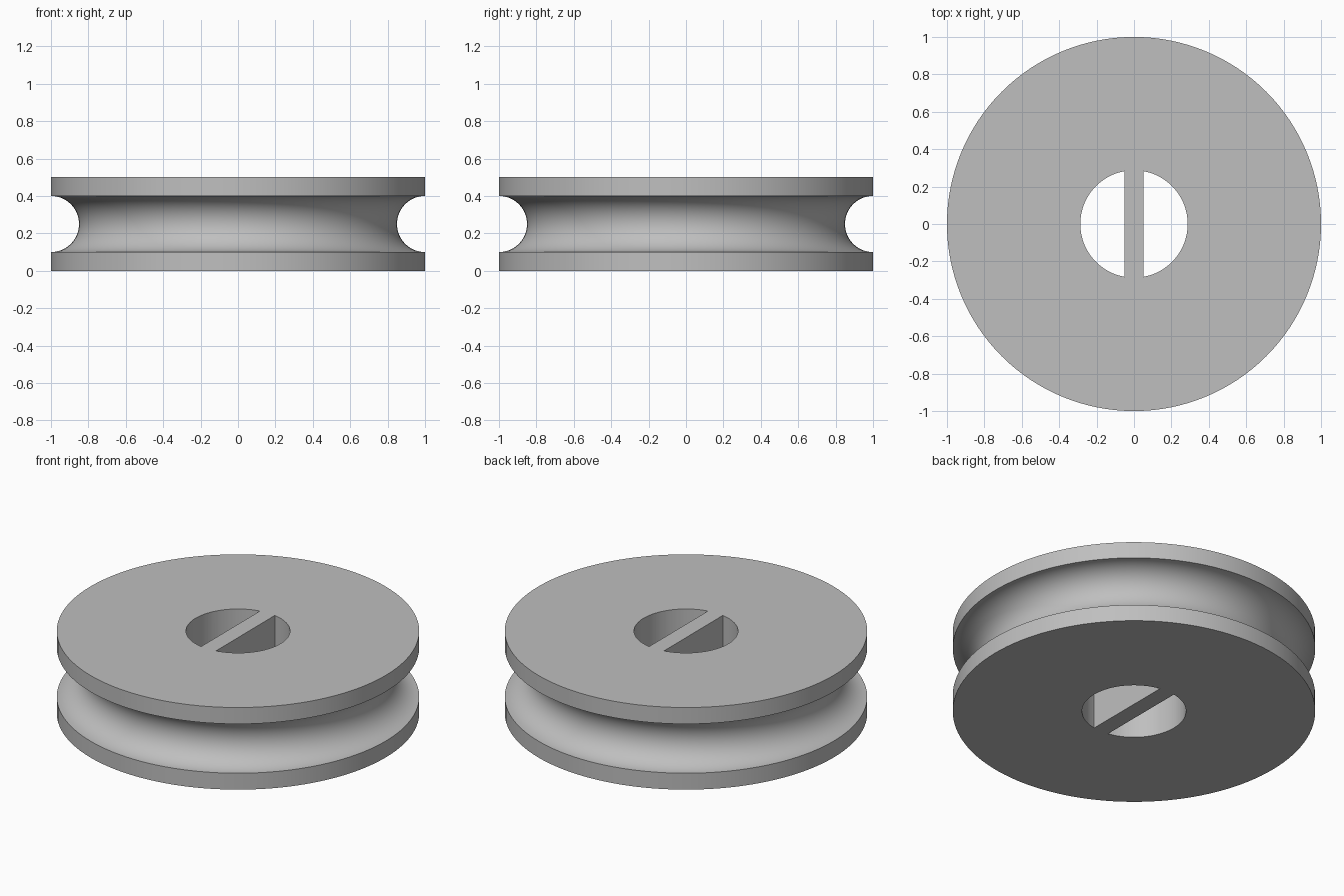
import bpy
import bmesh
from math import pi, sin, cos, asin

cube = bpy.data.objects.get("Cube")
if cube:
    bpy.data.objects.remove(cube, do_unlink=True)

RADIUS, HEIGHT = 1.0, 0.5
GROOVE = 0.15
HOLE, BAR = 0.287, 0.05
SEGMENTS = 128

grey = bpy.data.materials.new("plain_grey")
grey.use_nodes = True
colour = (0.52, 0.52, 0.52, 1)
grey.diffuse_color = colour
grey.node_tree.nodes["Principled BSDF"].inputs["Base Color"].default_value = colour


def add_object(name, bm):
    bmesh.ops.recalc_face_normals(bm, faces=bm.faces)
    mesh = bpy.data.meshes.new(name)
    bm.to_mesh(mesh)
    bm.free()
    mesh.materials.append(grey)
    obj = bpy.data.objects.new(name, mesh)
    bpy.context.collection.objects.link(obj)
    return obj


def revolve(name, profile):
    bm = bmesh.new()
    verts = [bm.verts.new((r, 0, z)) for r, z in profile]
    edges = [bm.edges.new(pair) for pair in zip(verts, verts[1:])]
    bmesh.ops.spin(bm, geom=verts + edges, cent=(0, 0, 0), axis=(0, 0, 1),
                   angle=2 * pi, steps=SEGMENTS)
    bmesh.ops.remove_doubles(bm, verts=bm.verts, dist=1e-5)
    return add_object(name, bm)


def half_round_cutter(name, side):
    # D-shaped prism on one side of the central bar
    bm = bmesh.new()
    limit = pi / 2 - asin(BAR / HOLE)
    steps = 40
    angles = [limit * (2 * i / steps - 1) for i in range(steps + 1)]
    base = bm.faces.new([bm.verts.new((side * HOLE * cos(a), HOLE * sin(a), -0.1))
                         for a in angles])
    moved = bmesh.ops.extrude_face_region(bm, geom=[base])["geom"]
    bmesh.ops.translate(bm, vec=(0, 0, HEIGHT + 0.2),
                        verts=[v for v in moved if isinstance(v, bmesh.types.BMVert)])
    obj = add_object(name, bm)
    obj.hide_render = True
    return obj


# Wheel body with a half-round groove in the rim
steps = 32
groove = [(RADIUS - GROOVE * sin(pi * i / steps),
           HEIGHT / 2 - GROOVE * cos(pi * i / steps)) for i in range(steps + 1)]
wheel = revolve("pulley_wheel", [(0, 0), (RADIUS, 0), *groove, (RADIUS, HEIGHT), (0, HEIGHT)])

# Two openings, leaving a bar across the hub
cutters = [half_round_cutter("left_opening_cutter", 1),
           half_round_cutter("right_opening_cutter", -1)]
for cutter in cutters:
    cut = wheel.modifiers.new(cutter.name, "BOOLEAN")
    cut.operation = "DIFFERENCE"
    cut.solver = "EXACT"
    cut.object = cutter

bpy.ops.object.select_all(action="DESELECT")
wheel.select_set(True)
bpy.context.view_layer.objects.active = wheel
for cutter in cutters:
    bpy.ops.object.modifier_apply(modifier=cutter.name)
    bpy.data.objects.remove(cutter, do_unlink=True)

# Round surfaces smooth, rims and openings crisp
bpy.ops.object.shade_smooth_by_angle(angle=pi / 6)
